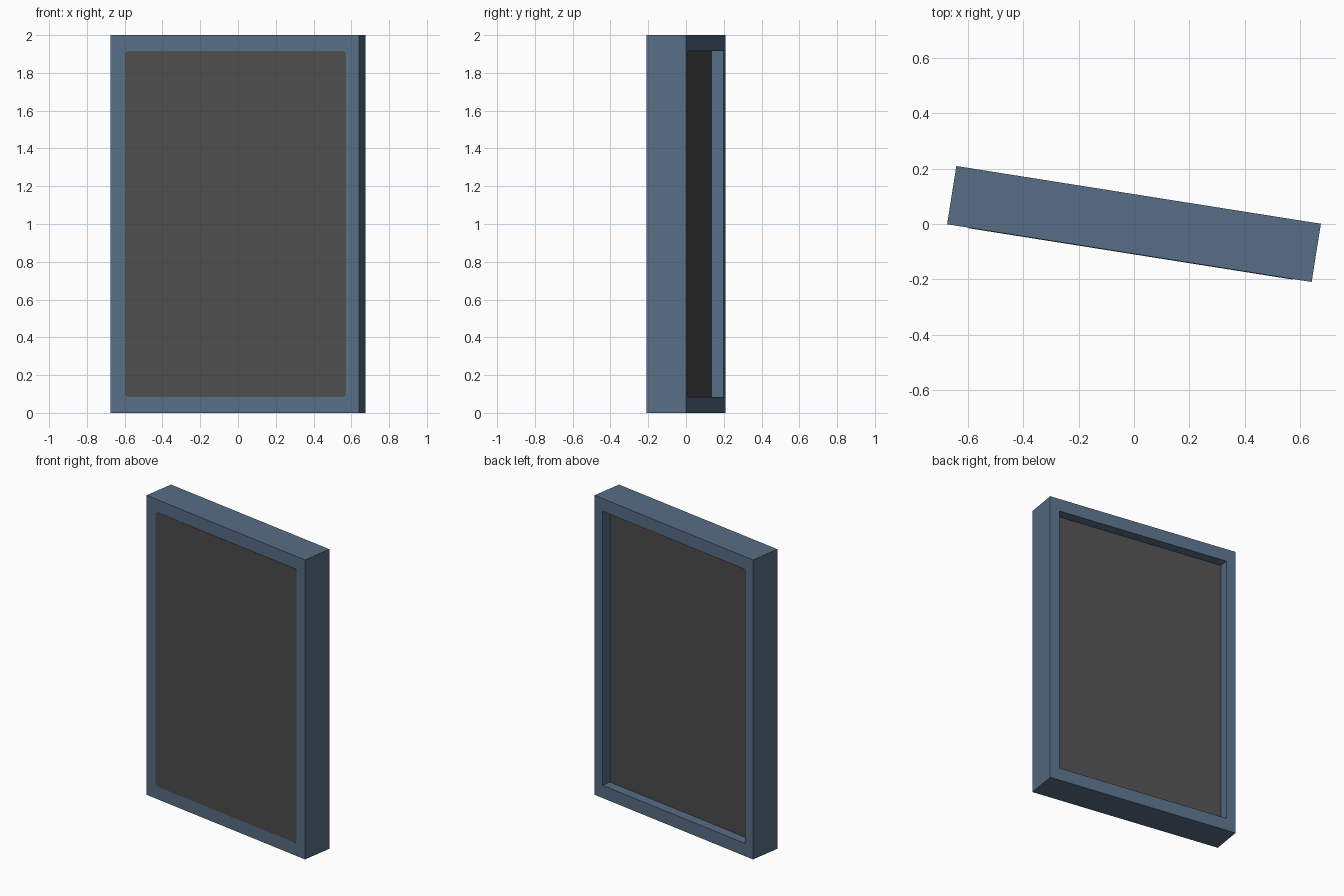
import bpy, bmesh, math
from mathutils import Matrix

if "Cube" in bpy.data.objects:
    bpy.data.objects.remove(bpy.data.objects["Cube"])

W, D, H = 1.333, 0.213, 2.0        # outer size
TURN = Matrix.Rotation(math.radians(-9), 4, 'Z')


def material(name, rgb):
    m = bpy.data.materials.new(name)
    m.diffuse_color = (*rgb, 1)
    m.use_nodes = True
    m.node_tree.nodes["Principled BSDF"].inputs["Base Color"].default_value = m.diffuse_color
    return m


blue = material("slate blue", (0.095, 0.153, 0.235))
grey = material("dark grey", (0.074, 0.074, 0.074))


def add_object(name, bm, mats):
    bmesh.ops.recalc_face_normals(bm, faces=bm.faces)
    mesh = bpy.data.meshes.new(name)
    bm.to_mesh(mesh)
    bm.free()
    for m in mats:
        mesh.materials.append(m)
    ob = bpy.data.objects.new(name, mesh)
    ob.matrix_world = TURN
    bpy.context.collection.objects.link(ob)
    return ob


def ring(bm, hw, z0, z1, y):
    return [bm.verts.new((x, y, z)) for x, z in
            ((-hw, z0), (hw, z0), (hw, z1), (-hw, z1))]


# frame: outer box with a recess sunk into its back
bm = bmesh.new()
loops = [ring(bm, W / 2, 0, H, -D / 2),
         ring(bm, W / 2, 0, H, D / 2),
         ring(bm, 0.6, 0.085, H - 0.085, D / 2),
         ring(bm, 0.6, 0.085, H - 0.085, D / 2 - 0.064)]
bm.faces.new(loops[0])
for a, b in zip(loops, loops[1:]):
    for i in range(4):
        j = (i + 1) % 4
        bm.faces.new((a[i], a[j], b[j], b[i]))
bm.faces.new(loops[3]).material_index = 1      # recessed back panel
add_object("frame", bm, [blue, grey])

# front panel: thin plate with clipped corners
bm = bmesh.new()
x0, x1, z0, z1, c = -0.588, 0.597, 0.085, H - 0.085, 0.012
pts = [(x0 + c, z0), (x1 - c, z0), (x1, z0 + c), (x1, z1 - c),
       (x1 - c, z1), (x0 + c, z1), (x0, z1 - c), (x0, z0 + c)]
face = bm.faces.new([bm.verts.new((x, -D / 2 + 0.001, z)) for x, z in pts])
ext = bmesh.ops.extrude_face_region(bm, geom=[face])
for v in ext["geom"]:
    if isinstance(v, bmesh.types.BMVert):
        v.co.y -= 0.003
add_object("front_panel", bm, [grey])
